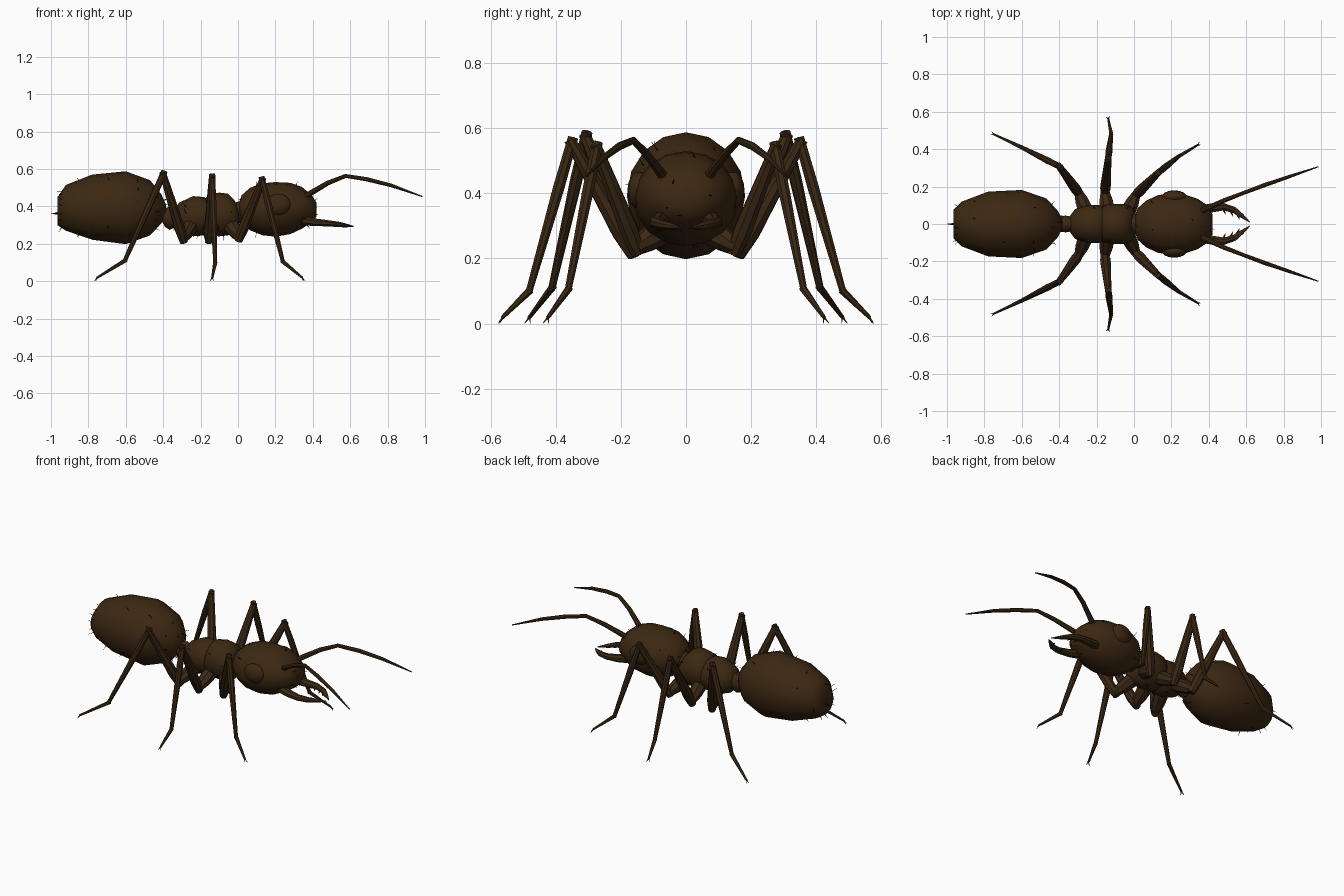
import bpy, bmesh, math, random
from mathutils import Vector

if "Cube" in bpy.data.objects:
    bpy.data.objects.remove(bpy.data.objects["Cube"])

random.seed(7)


def material(name, rgb):
    m = bpy.data.materials.new(name)
    m.diffuse_color = (*rgb, 1)
    m.use_nodes = True
    m.node_tree.nodes["Principled BSDF"].inputs["Base Color"].default_value = m.diffuse_color
    return m


BROWN = material("dark brown shell", (0.045, 0.021, 0.006))
LIMB = material("limb brown", (0.043, 0.021, 0.007))
BLACK = material("bristle black", (0.012, 0.007, 0.003))


def finish(bm, name, mat, smooth=40):
    bmesh.ops.recalc_face_normals(bm, faces=bm.faces[:])
    me = bpy.data.meshes.new(name)
    bm.to_mesh(me)
    bm.free()
    ob = bpy.data.objects.new(name, me)
    bpy.context.collection.objects.link(ob)
    me.materials.append(mat)
    bpy.ops.object.select_all(action='DESELECT')
    ob.select_set(True)
    bpy.context.view_layer.objects.active = ob
    bpy.ops.object.shade_smooth_by_angle(angle=math.radians(smooth))
    return ob


def skin(bm, rings):
    """Bridge rings of coordinates and cap both ends."""
    vs = [[bm.verts.new(p) for p in r] for r in rings]
    n = len(vs[0])
    for a, b in zip(vs, vs[1:]):
        for i in range(n):
            j = (i + 1) % n
            bm.faces.new((a[i], a[j], b[j], b[i]))
    bm.faces.new(vs[0])
    bm.faces.new(vs[-1])


def tube(bm, pts, radii, sides=8, flat=1.0):
    """Tapered tube along a path; flat scales its height."""
    pts = [Vector(p) for p in pts]
    rings = []
    for i, p in enumerate(pts):
        t = (pts[min(i + 1, len(pts) - 1)] - pts[max(i - 1, 0)]).normalized()
        ref = Vector((0, 0, 1)) if abs(t.z) < 0.93 else Vector((1, 0, 0))
        u = t.cross(ref).normalized()
        w = u.cross(t)
        angs = [2 * math.pi * (k + 0.5) / sides for k in range(sides)]
        rings.append([p + radii[i] * (u * math.cos(a) + w * flat * math.sin(a)) for a in angs])
    skin(bm, rings)


def body(name, profile, sides=16):
    """Body segment along x from stations (x, bottom z, top z, half width)."""
    bm = bmesh.new()
    rings = []
    for x, lo, hi, hw in profile:
        c, r = (lo + hi) / 2, (hi - lo) / 2
        angs = [2 * math.pi * k / sides for k in range(sides)]
        rings.append([(x, hw * math.cos(a), c + r * math.sin(a)) for a in angs])
    skin(bm, rings)
    return finish(bm, name, BROWN, 50)


# Body segments
abdomen = body("abdomen", [
    (-0.965, 0.30, 0.45, 0.075), (-0.92, 0.27, 0.515, 0.12), (-0.78, 0.222, 0.57, 0.173),
    (-0.60, 0.198, 0.588, 0.182), (-0.47, 0.245, 0.54, 0.137), (-0.41, 0.31, 0.465, 0.075),
    (-0.385, 0.355, 0.41, 0.03)])
body("waist", [
    (-0.41, 0.325, 0.375, 0.03), (-0.39, 0.29, 0.39, 0.042), (-0.365, 0.275, 0.40, 0.045),
    (-0.33, 0.29, 0.385, 0.038), (-0.30, 0.30, 0.38, 0.04)], 12)
rear_thorax = body("rear_thorax", [
    (-0.345, 0.30, 0.375, 0.04), (-0.315, 0.265, 0.42, 0.08), (-0.24, 0.24, 0.455, 0.102),
    (-0.18, 0.245, 0.45, 0.10), (-0.14, 0.27, 0.42, 0.085)])
front_thorax = body("front_thorax", [
    (-0.18, 0.27, 0.43, 0.08), (-0.16, 0.245, 0.462, 0.102), (-0.10, 0.24, 0.474, 0.108),
    (-0.055, 0.245, 0.468, 0.107), (-0.02, 0.26, 0.435, 0.098), (0.005, 0.29, 0.39, 0.07)])
body("neck", [(-0.02, 0.31, 0.42, 0.055), (0.05, 0.31, 0.44, 0.06)], 12)
head = body("head", [
    (0.005, 0.35, 0.42, 0.045), (0.02, 0.315, 0.46, 0.085), (0.065, 0.272, 0.50, 0.125),
    (0.13, 0.246, 0.524, 0.155), (0.20, 0.238, 0.53, 0.162), (0.28, 0.252, 0.526, 0.155),
    (0.34, 0.28, 0.505, 0.135), (0.395, 0.315, 0.46, 0.098), (0.42, 0.345, 0.42, 0.05)])

# Sting at the tail
bm = bmesh.new()
tube(bm, [(-0.95, 0, 0.365), (-1.0, 0, 0.36)], [0.009, 0.001], 5)
finish(bm, "sting", BLACK)

# Leg joints on the +y side: body, low hip, knee, ankle, tip
LEGS = {
    "front": [(-0.04, 0.05, 0.30), (0.01, 0.155, 0.235), (0.13, 0.275, 0.54),
              (0.24, 0.362, 0.105), (0.345, 0.425, 0.018)],
    "middle": [(-0.14, 0.05, 0.30), (-0.155, 0.17, 0.228), (-0.138, 0.352, 0.555),
               (-0.122, 0.482, 0.10), (-0.138, 0.565, 0.018)],
    "rear": [(-0.25, 0.05, 0.30), (-0.295, 0.165, 0.228), (-0.40, 0.308, 0.572),
             (-0.605, 0.412, 0.11), (-0.755, 0.482, 0.018)],
}

for side, label in ((1, "left"), (-1, "right")):
    def flip(pts):
        return [(x, y * side, z) for x, y, z in pts]

    for name, joints in LEGS.items():
        bm = bmesh.new()
        hip, low, knee, ankle, tip = [Vector(p) for p in flip(joints)]
        tube(bm, [hip, hip.lerp(low, 0.6), low], [0.045, 0.038, 0.025])
        f = (knee - low).normalized()
        tube(bm, [low - f * 0.022, low + f * 0.06, low.lerp(knee, 0.6), knee + f * 0.012],
             [0.022, 0.030, 0.024, 0.018])
        s = (ankle - knee).normalized()
        tube(bm, [knee - s * 0.018, knee.lerp(ankle, 0.3), ankle + s * 0.006],
             [0.017, 0.019, 0.011])
        tube(bm, [ankle - (tip - ankle) * 0.05, tip], [0.012, 0.006], 6)
        # Pair of claws
        d = (tip - ankle).normalized()
        across = d.cross(Vector((0, 0, 1))).normalized()
        for k in (-1, 1):
            end = tip + d * 0.014 + across * k * 0.010
            end.z = 0.001
            tube(bm, [tip - d * 0.004, end], [0.004, 0.001], 4)
        finish(bm, f"{name}_leg_{label}", LIMB)

    # Antenna with a raised elbow
    bm = bmesh.new()
    tube(bm, flip([(0.34, 0.06, 0.44), (0.40, 0.088, 0.478), (0.48, 0.125, 0.525),
                   (0.575, 0.162, 0.563), (0.69, 0.205, 0.545), (0.82, 0.25, 0.512),
                   (0.985, 0.306, 0.453)]),
         [0.017, 0.015, 0.013, 0.011, 0.012, 0.010, 0.003])
    finish(bm, f"antenna_{label}", LIMB)

    # Curved jaw with inner teeth
    bm = bmesh.new()
    tube(bm, flip([(0.34, 0.07, 0.325), (0.41, 0.085, 0.315), (0.48, 0.092, 0.31),
                   (0.535, 0.075, 0.304), (0.575, 0.045, 0.298), (0.62, 0.010, 0.293)]),
         [0.030, 0.026, 0.021, 0.018, 0.013, 0.002], 8, 0.85)
    for x, y in ((0.475, 0.085), (0.515, 0.075), (0.55, 0.058)):
        tube(bm, flip([(x, y, 0.304), (x + 0.014, y - 0.034, 0.298)]), [0.010, 0.001], 5)
    finish(bm, f"jaw_{label}", LIMB)

    # Domed eye
    bm = bmesh.new()
    bmesh.ops.create_uvsphere(bm, u_segments=14, v_segments=8, radius=1)
    for v in bm.verts:
        x, y, z = v.co
        v.co = (0.215 + x * 0.068, side * 0.145 + y * 0.035, 0.41 + z * 0.058)
    finish(bm, f"eye_{label}", BROWN)

# Sparse bristles standing on the body
bm = bmesh.new()
for part, count in ((abdomen, 34), (rear_thorax, 8), (front_thorax, 9), (head, 16)):
    faces = [p for p in part.data.polygons if len(p.vertices) == 4]
    for p in random.sample(faces, count):
        tilt = Vector([random.uniform(-0.6, 0.6) for _ in range(3)])
        d = (p.normal + tilt).normalized()
        tube(bm, [p.center - d * 0.006, p.center + d * random.uniform(0.018, 0.034)],
             [0.0026, 0.0006], 3)
finish(bm, "bristles", BLACK)
